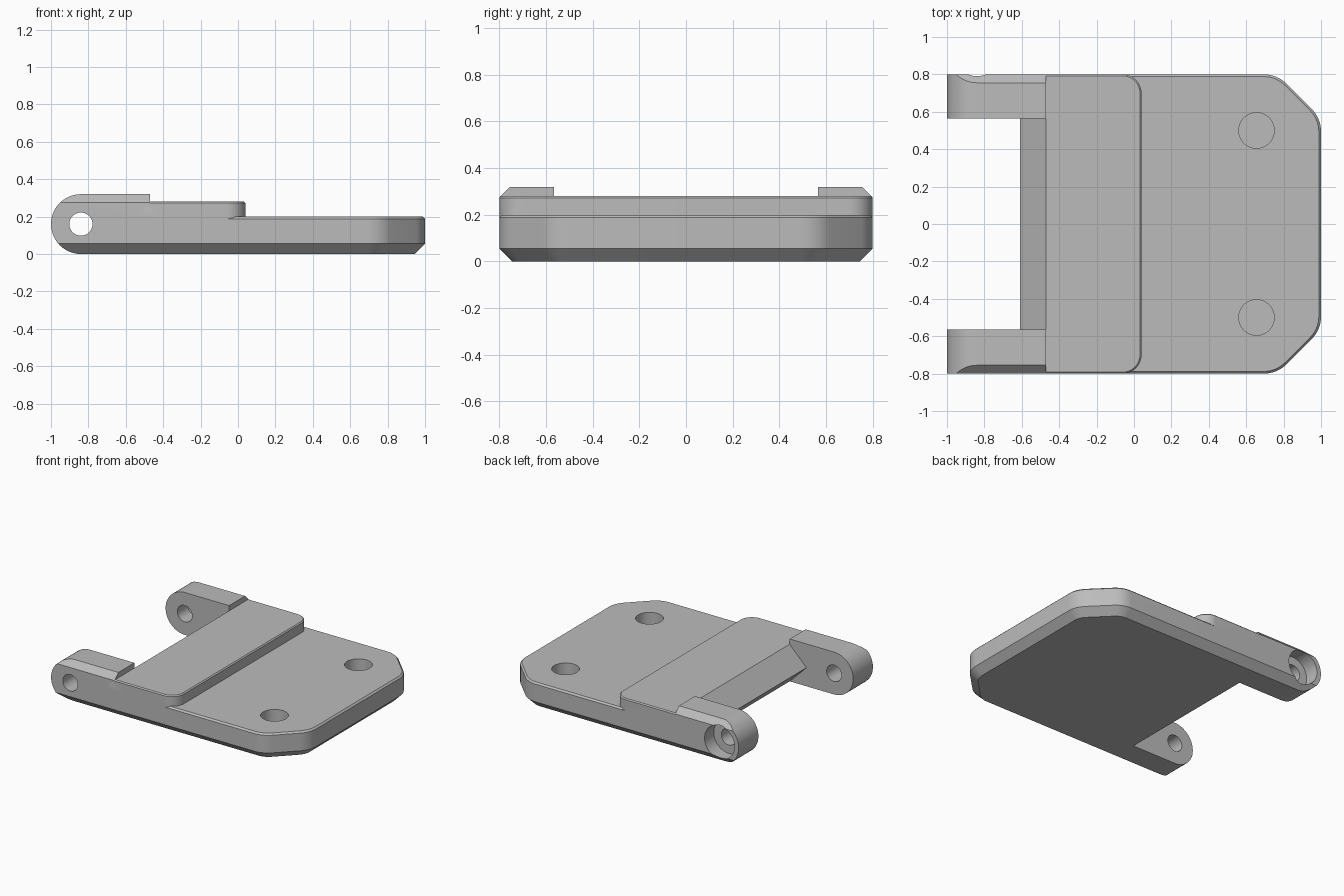
import bpy, bmesh, math
from mathutils import Vector

if "Cube" in bpy.data.objects:
    bpy.data.objects.remove(bpy.data.objects["Cube"], do_unlink=True)

grey = bpy.data.materials.new("plain grey")
grey.use_nodes = True
grey.diffuse_color = (0.5, 0.5, 0.5, 1)
grey.node_tree.nodes["Principled BSDF"].inputs["Base Color"].default_value = grey.diffuse_color

HALF = 0.8             # half width of the whole part
PIVOT = (-0.84, 0.16)  # hinge axis, x and z


def loft(name, rings):
    """Closed solid through rings that share a point count."""
    bm = bmesh.new()
    loops = [[bm.verts.new(p) for p in ring] for ring in rings]
    for low, high in zip(loops, loops[1:]):
        for i in range(len(low)):
            j = (i + 1) % len(low)
            bm.faces.new((low[i], low[j], high[j], high[i]))
    bm.faces.new(loops[0][::-1])
    bm.faces.new(loops[-1])
    bmesh.ops.recalc_face_normals(bm, faces=bm.faces)
    mesh = bpy.data.meshes.new(name)
    bm.to_mesh(mesh)
    bm.free()
    mesh.materials.append(grey)
    obj = bpy.data.objects.new(name, mesh)
    bpy.context.collection.objects.link(obj)
    return obj


def combine(obj, other, operation):
    """Apply a boolean and drop the second solid."""
    mod = obj.modifiers.new(operation.lower(), 'BOOLEAN')
    mod.operation, mod.object, mod.solver = operation, other, 'EXACT'
    bpy.context.view_layer.objects.active = obj
    bpy.ops.object.modifier_apply(modifier=mod.name)
    bpy.data.objects.remove(other, do_unlink=True)


def fillet(prev, corner, nxt, radius, steps=8):
    """Arc that rounds one corner of an outline."""
    prev, corner, nxt = Vector(prev), Vector(corner), Vector(nxt)
    a, b = (prev - corner).normalized(), (nxt - corner).normalized()
    half = a.angle(b) / 2
    centre = corner + (a + b).normalized() * radius / math.sin(half)
    start = corner + a * radius / math.tan(half) - centre
    end = corner + b * radius / math.tan(half) - centre
    return [centre + start.lerp(end, i / steps).normalized() * radius
            for i in range(steps + 1)]


def slab(name, corners, radius, layers):
    """Stacked outline: pointed nose at -x, rounded corners at +x."""
    rings = []
    for z, inset in layers:
        nose = -0.47 - min(z, 0.28 - z)
        side = HALF - inset
        front = corners(inset)
        pts = [(nose, -side)] + front + [(x, -y) for x, y in reversed(front)] + [(nose, side)]
        ring = [pts[0]]
        for p, c, n in zip(pts, pts[1:], pts[2:]):
            ring += fillet(p, c, n, radius - inset)
        ring.append(pts[-1])
        rings.append([(x, y, z) for x, y in ring])
    return loft(name, rings)


def cylinder(centre, axis, radius, start, end, sides=48):
    """Round cutter along y or z."""
    rings = []
    for t in (start, end):
        ring = []
        for i in range(sides):
            a = 2 * math.pi * i / sides
            u, v = centre[0] + radius * math.cos(a), centre[1] + radius * math.sin(a)
            ring.append((u, t, v) if axis == 'y' else (u, v, t))
        rings.append(ring)
    return loft("cutter", rings)


def hinge_arm(side):
    """Round-ended arm with bevelled outer edges."""
    profile = []
    for i in range(25):
        a = math.pi / 2 + math.pi * i / 24
        profile.append((PIVOT[0] + 0.16 * math.cos(a), PIVOT[1] + 0.16 * math.sin(a)))
    profile += [(-0.4, 0), (-0.4, 0.26), (-0.47, 0.26), (-0.47, 0.32)]
    arm = loft("hinge_arm", [[(x, side * y, z) for x, z in profile] for y in (0.565, HALF)])
    section = [(0.5, -0.01), (0.735, -0.01), (0.82, 0.075),
               (0.82, 0.255), (0.745, 0.33), (0.5, 0.33)]
    bevels = loft("arm_bevels", [[(x, side * y, z) for y, z in section] for x in (-1.1, 0)])
    combine(arm, bevels, 'INTERSECT')
    return arm


# Base plate with clipped front corners and bevelled rims
body = slab("hinge_plate",
            lambda d: [(0.765 - 0.414 * d, d - HALF), (1 - d, 0.414 * d - 0.565)], 0.17,
            [(0, 0.055), (0.055, 0), (0.14, 0), (0.188, 0), (0.2, 0.012)])

# Raised step across the middle
step = slab("raised_step", lambda d: [(0.04 - d, d - HALF)], 0.1,
            [(0.15, 0), (0.272, 0), (0.28, 0.008)])
combine(body, step, 'UNION')

# Hinge arms and blind round pockets
for side in (-1, 1):
    combine(body, hinge_arm(side), 'UNION')
    combine(body, cylinder((0.655, side * 0.5), 'z', 0.095, 0.06, 0.3), 'DIFFERENCE')

# Pin hole through both arms, counterbored at the back
combine(body, cylinder(PIVOT, 'y', 0.062, -1, 1), 'DIFFERENCE')
combine(body, cylinder(PIVOT, 'y', 0.125, 0.69, 1), 'DIFFERENCE')

# Smooth rounds, crisp bevels
bpy.ops.object.select_all(action='DESELECT')
body.select_set(True)
bpy.context.view_layer.objects.active = body
bpy.ops.object.shade_smooth_by_angle(angle=math.radians(20))
